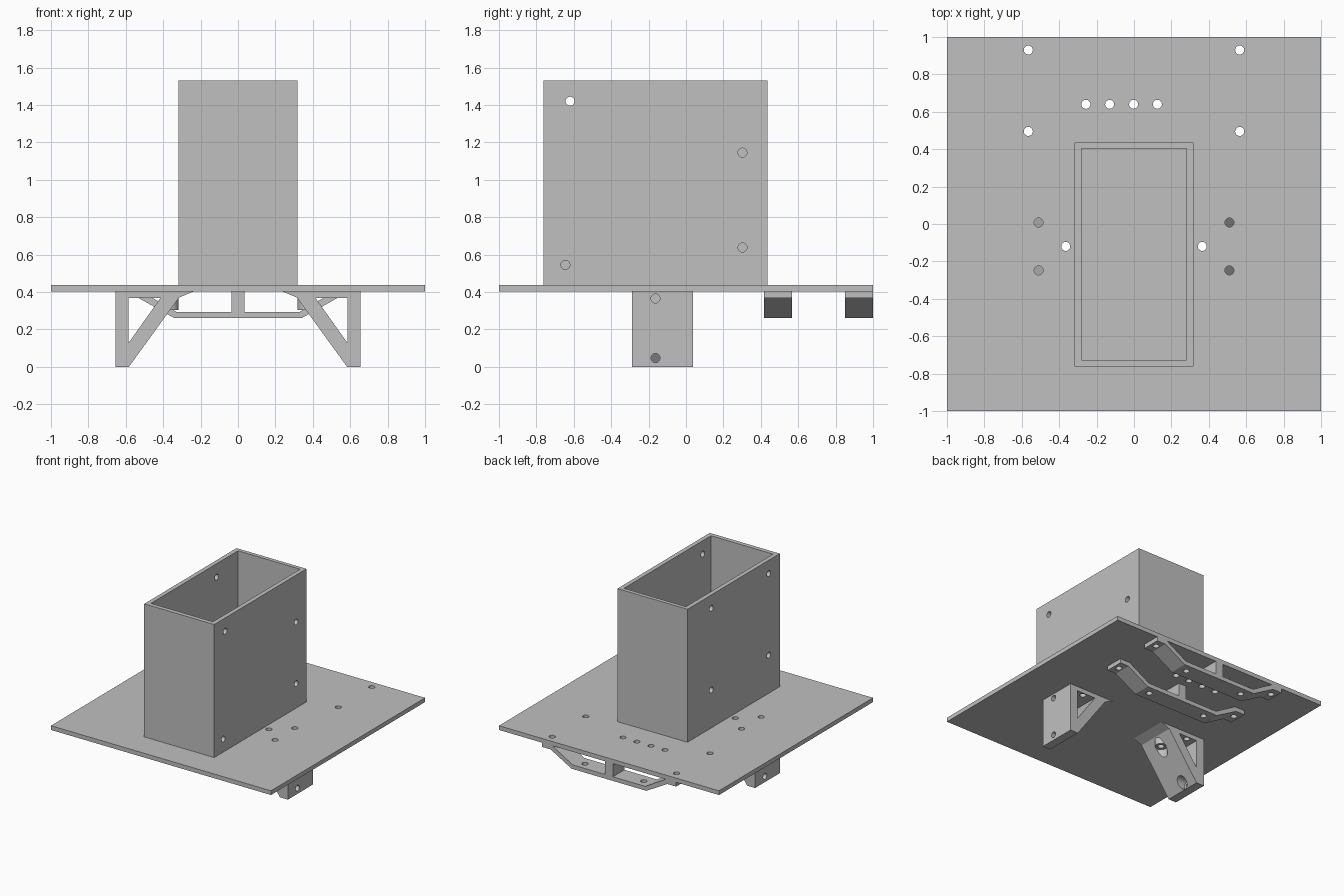
import bpy, bmesh, math
from mathutils import Matrix, Vector

if "Cube" in bpy.data.objects:
    bpy.data.objects.remove(bpy.data.objects["Cube"])

grey = bpy.data.materials.new("plain grey")
grey.diffuse_color = (0.53, 0.53, 0.53, 1)
grey.use_nodes = True
grey.node_tree.nodes["Principled BSDF"].inputs["Base Color"].default_value = grey.diffuse_color
R = 0.024  # screw hole radius


def finish(name, bm):
    bmesh.ops.recalc_face_normals(bm, faces=bm.faces)
    me = bpy.data.meshes.new(name)
    bm.to_mesh(me)
    bm.free()
    ob = bpy.data.objects.new(name, me)
    bpy.context.collection.objects.link(ob)
    me.materials.append(grey)
    return ob


def block(name, lo, hi):
    bm = bmesh.new()
    bmesh.ops.create_cube(bm, size=1)
    for v in bm.verts:
        v.co = Vector([lo[i] if v.co[i] < 0 else hi[i] for i in range(3)])
    return finish(name, bm)


def extrude_y(name, pts, y0, y1):
    """Extrude an x-z profile along y."""
    bm = bmesh.new()
    f = bm.faces.new([bm.verts.new((x, y0, z)) for x, z in pts])
    g = bmesh.ops.extrude_face_region(bm, geom=[f])
    bmesh.ops.translate(bm, vec=(0, y1 - y0, 0),
                        verts=[e for e in g["geom"] if isinstance(e, bmesh.types.BMVert)])
    return finish(name, bm)


def rod(a, b, r=R):
    """Cylinder between two points."""
    a, b = Vector(a), Vector(b)
    d = b - a
    m = Matrix.Translation((a + b) / 2) @ d.to_track_quat('Z', 'Y').to_matrix().to_4x4()
    bm = bmesh.new()
    bmesh.ops.create_cone(bm, cap_ends=True, segments=32, radius1=r, radius2=r,
                          depth=d.length, matrix=m)
    return finish("cutter", bm)


def boolean(ob, tool, op='DIFFERENCE'):
    tool.hide_render = True
    mod = ob.modifiers.new("cut", 'BOOLEAN')
    mod.operation, mod.object, mod.solver = op, tool, 'EXACT'
    bpy.context.view_layer.objects.active = ob
    bpy.ops.object.modifier_apply(modifier=mod.name)
    bpy.data.objects.remove(tool)


def vertical_hole(ob, x, y, z0, z1, r=R):
    boolean(ob, rod((x, y, z0), (x, y, z1), r))


# Base plate with screw holes
plate = block("base_plate", (-1, -1, 0.402), (1, 1, 0.437))
holes = [(s * 0.565, y) for s in (-1, 1) for y in (0.495, 0.93)]
holes += [(x, 0.64) for x in (-0.257, -0.13, -0.002, 0.125)]
holes += [(s * x, y) for s in (-1, 1) for x, y in ((0.365, -0.12), (0.51, 0.008), (0.51, -0.248))]
for x, y in holes:
    vertical_hole(plate, x, y, 0.3, 0.6)

# Open-topped box, with different holes in its two long walls
box = block("box_walls", (-0.318, -0.763, 0.437), (0.318, 0.435, 1.53))
boolean(box, block("cutter", (-0.282, -0.727, 0.3), (0.282, 0.403, 1.7)))
for y, z in ((-0.62, 1.42), (0.302, 1.145), (0.302, 0.638), (-0.645, 0.545)):
    boolean(box, rod((0.2, y, z), (0.4, y, z)))
for y, z in ((-0.62, 1.42), (0.125, 1.42), (-0.62, 0.75), (0.125, 0.75)):
    boolean(box, rod((-0.2, y, z), (-0.4, y, z)))


# Triangular wall brackets below the plate
def bracket(name, s, hole_y):
    yc = -0.125
    leg = extrude_y(name, [(s * x, z) for x, z in
                    ((0.655, 0), (0.655, 0.402), (0.24, 0.402), (0.315, 0.37), (0.583, 0))],
                    yc - 0.163, yc + 0.163)
    boolean(leg, extrude_y("cutter", [(s * x, z) for x, z in
            ((0.585, 0.128), (0.585, 0.367), (0.415, 0.367))], -0.5, 0.3))
    # screw boss and its counterbore
    boolean(leg, rod((s * 0.365, -0.12, 0.305), (s * 0.365, -0.12, 0.39), 0.046), 'UNION')
    vertical_hole(leg, s * 0.365, -0.12, -0.1, 0.305, 0.05)
    vertical_hole(leg, s * 0.365, -0.12, 0.2, 0.5)
    for y in (0.008, -0.248):
        vertical_hole(leg, s * 0.51, y, 0.33, 0.5)
    # side holes, the lower one counterbored
    boolean(leg, rod((s * 0.586, hole_y, 0.365), (s * 0.7, hole_y, 0.365)))
    boolean(leg, rod((s * 0.4, hole_y, 0.047), (s * 0.61, hole_y, 0.047), 0.044))
    boolean(leg, rod((s * 0.5, hole_y, 0.047), (s * 0.7, hole_y, 0.047)))


bracket("right_bracket", 1, -0.163)
bracket("left_bracket", -1, -0.09)

# Two hanging rails at the back
half = [(0.61, 0.402), (0.61, 0.367), (0.53, 0.367), (0.34, 0.26)]
inner = [(0.33, 0.294), (0.515, 0.402)]
post = [(0.035, 0.402), (0.035, 0.294)]
right = half[::-1][::-1]
loop = post + inner + right
profile = loop + [(-x, z) for x, z in loop[::-1]]
for name, y0, y1, hy in (("inner_rail", 0.418, 0.567, 0.495), ("rear_rail", 0.85, 1.0, 0.93)):
    rail = extrude_y(name, profile, y0, y1)
    for x in (-0.565, -0.267, 0.267, 0.565):
        vertical_hole(rail, x, hy, 0.2, 0.5)

# Smooth hole walls, crisp edges
for ob in bpy.context.scene.objects:
    ob.select_set(True)
bpy.context.view_layer.objects.active = plate
bpy.ops.object.shade_smooth_by_angle(angle=math.radians(25))
